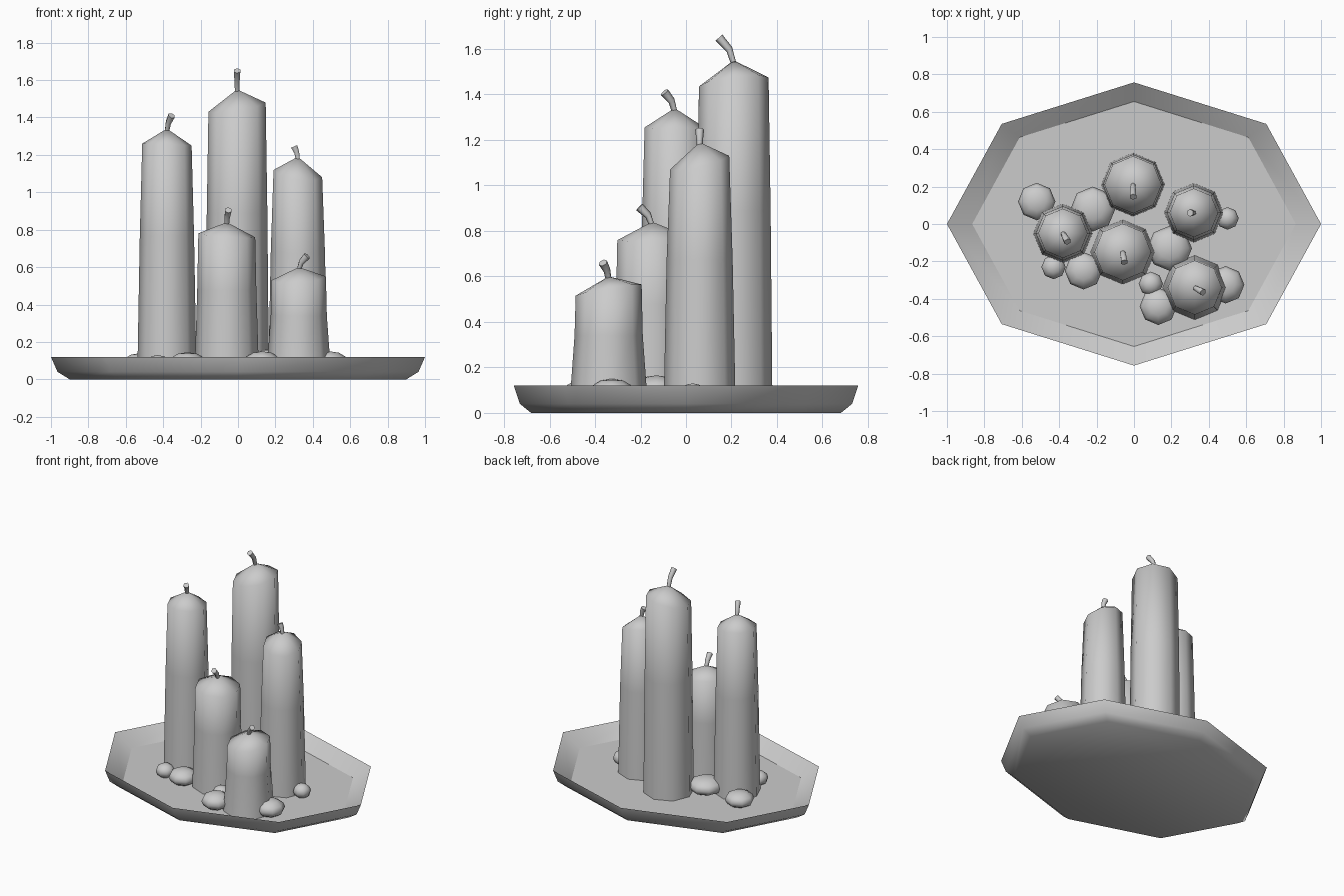
import bpy
import bmesh
from math import cos, sin, pi
from mathutils import Vector

cube = bpy.data.objects.get("Cube")
if cube:
    bpy.data.objects.remove(cube, do_unlink=True)

grey = bpy.data.materials.new("plain_grey")
grey.use_nodes = True
GREY = (0.6, 0.6, 0.6, 1)
grey.diffuse_color = GREY
grey.node_tree.nodes["Principled BSDF"].inputs["Base Color"].default_value = GREY

FLOOR = 0.04
SIDES = 8


def finish(name, bm):
    bmesh.ops.recalc_face_normals(bm, faces=bm.faces)
    mesh = bpy.data.meshes.new(name)
    bm.to_mesh(mesh)
    bm.free()
    mesh.materials.append(grey)
    obj = bpy.data.objects.new(name, mesh)
    bpy.context.collection.objects.link(obj)
    return obj


def skin(bm, rings):
    """Bridge consecutive rings of points and return the vertex rings."""
    loops = [[bm.verts.new(p) for p in ring] for ring in rings]
    for a, b in zip(loops, loops[1:]):
        n = len(a)
        for i in range(n):
            j = (i + 1) % n
            bm.faces.new((a[i], a[j], b[j], b[i])).smooth = True
    return loops


def ring(cx, cy, r, height, squash=1.0):
    """Octagon whose height is a function of the local x and y."""
    pts = []
    for i in range(SIDES):
        a = 2 * pi * i / SIDES
        x, y = r * cos(a), r * sin(a) * squash
        pts.append((cx + x, cy + y, height(x, y)))
    return pts


# Shallow octagonal dish with a sharp rim and flat floor
def dish():
    bm = bmesh.new()
    profile = [(0.9, 0), (0.965, 0.04), (1, 0.12), (0.865, FLOOR)]
    loops = skin(bm, [ring(0, 0, r, lambda x, y, z=z: z, 0.757) for r, z in profile])
    bm.faces.new(loops[0]).smooth = True
    bm.faces.new(loops[-1]).smooth = False
    rim = loops[2]
    for i in range(SIDES):
        bm.edges.get((rim[i], rim[i - 1])).smooth = False
    finish("dish", bm)


# Tapered candle with a slanted shoulder and a conical top
def candle(name, centre, base_r, waist_r, top_r, shoulder, apex, slant):
    cx, cy = centre
    bm = bmesh.new()
    mid = FLOOR + (shoulder - FLOOR) * 0.6
    loops = skin(bm, [
        ring(cx, cy, base_r, lambda x, y: FLOOR),
        ring(cx, cy, waist_r, lambda x, y: mid),
        ring(cx, cy, top_r, lambda x, y: shoulder + slant[0] * x + slant[1] * y)])
    bm.faces.new(loops[0][::-1]).smooth = False
    tip = bm.verts.new((cx, cy, apex))
    top = loops[-1]
    for i in range(SIDES):
        bm.faces.new((top[i - 1], top[i], tip)).smooth = True
    finish(name, bm)


# Bent wick that thickens toward its tip
def wick(name, centre, apex, lean, rise):
    start = Vector((*centre, apex - 0.015))
    lean = Vector((*lean, 0))
    up = Vector((0, 0, rise + 0.015))
    path = [start, start + lean * 0.3 + up * 0.55, start + lean + up]
    axis = (path[2] - path[1]).normalized()
    across = axis.cross(Vector((1, 0, 0))).normalized()
    other = axis.cross(across)
    rings = []
    for p, r in zip(path, (0.013, 0.016, 0.02)):
        rings.append([p + r * (cos(a) * across + sin(a) * other)
                      for a in (2 * pi * i / 6 for i in range(6))])
    bm = bmesh.new()
    loops = skin(bm, rings)
    bm.faces.new(loops[0])
    bm.faces.new(loops[-1])
    finish(name, bm)


# Flattened drop of wax resting on the dish
def wax_drop(name, x, y, r, top):
    bm = bmesh.new()
    bmesh.ops.create_uvsphere(bm, u_segments=SIDES, v_segments=6, radius=1)
    half = (top - FLOOR) / 2 + 0.005
    for v in bm.verts:
        v.co = (x + v.co.x * r, y + v.co.y * r, top - half + v.co.z * half)
    for f in bm.faces:
        f.smooth = True
    finish(name, bm)


dish()

# name, centre, base/waist/top radius, shoulder, apex, slant, wick lean, wick rise
candles = [
    ("back", (-0.005, 0.21), 0.17, 0.162, 0.153, 1.455, 1.55, (0.16, 0.13), (0, -0.065), 0.1),
    ("right", (-0.38, -0.05), 0.158, 0.145, 0.132, 1.255, 1.34, (-0.04, 0), (0.025, -0.045), 0.07),
    ("left", (0.32, 0.06), 0.158, 0.145, 0.13, 1.1, 1.19, (-0.15, 0.23), (-0.02, 0), 0.055),
    ("middle", (-0.06, -0.15), 0.172, 0.158, 0.152, 0.77, 0.84, (-0.07, 0.07), (0.008, -0.055), 0.065),
    ("front", (0.325, -0.34), 0.172, 0.15, 0.145, 0.54, 0.6, (0.07, 0.17), (0.045, -0.025), 0.06),
]
for name, centre, base, waist, top, shoulder, apex, slant, lean, rise in candles:
    candle(name + "_candle", centre, base, waist, top, shoulder, apex, slant)
    wick(name + "_wick", centre, apex, lean, rise)

drops = [
    (-0.52, 0.12, 0.1, 0.14), (-0.22, 0.08, 0.12, 0.15), (-0.43, -0.23, 0.065, 0.13),
    (-0.27, -0.25, 0.1, 0.145), (0.5, 0.03, 0.06, 0.13), (0.19, -0.13, 0.12, 0.165),
    (0.09, -0.32, 0.065, 0.14), (0.13, -0.44, 0.1, 0.15), (0.49, -0.325, 0.1, 0.15),
]
for i, drop in enumerate(drops):
    wax_drop(f"wax_drop_{i + 1}", *drop)
